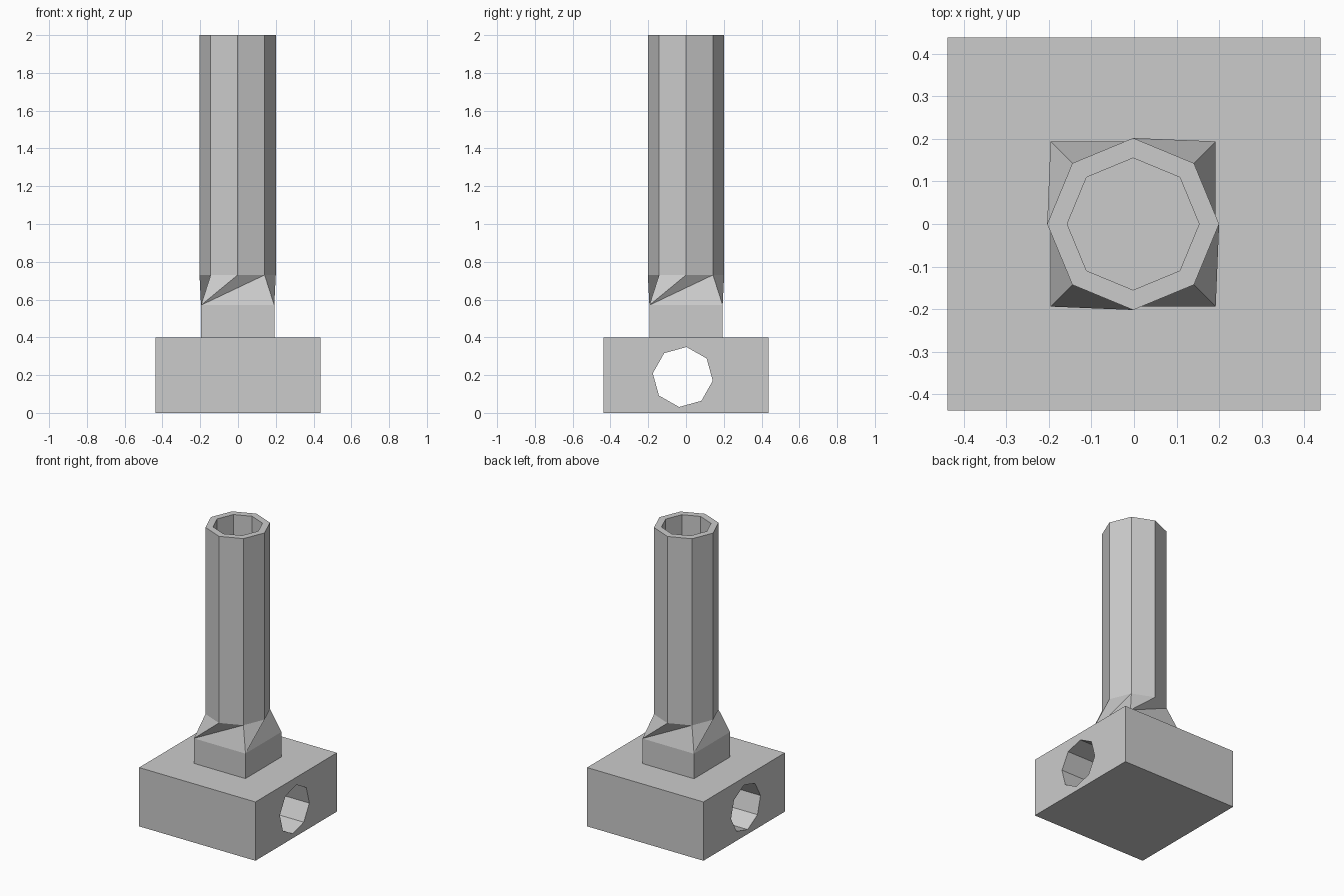
import bpy
import bmesh
from math import cos, sin, pi, radians

cube = bpy.data.objects.get("Cube")
if cube:
    bpy.data.objects.remove(cube, do_unlink=True)

grey = bpy.data.materials.new("light grey")
grey.use_nodes = True
grey.diffuse_color = (0.6, 0.6, 0.6, 1)
grey.node_tree.nodes["Principled BSDF"].inputs["Base Color"].default_value = grey.diffuse_color


def finish(name, bm):
    bmesh.ops.recalc_face_normals(bm, faces=bm.faces)
    mesh = bpy.data.meshes.new(name)
    bm.to_mesh(mesh)
    bm.free()
    mesh.materials.append(grey)
    obj = bpy.data.objects.new(name, mesh)
    bpy.context.collection.objects.link(obj)
    return obj


def ring(bm, count, radius, z, start=0.0):
    """Horizontal polygon of vertices around the column axis."""
    return [bm.verts.new((-0.002 + radius * cos(start + 2 * pi * i / count),
                          radius * sin(start + 2 * pi * i / count), z))
            for i in range(count)]


def bridge(bm, low, high):
    n = len(low)
    for i in range(n):
        j = (i + 1) % n
        bm.faces.new((low[i], low[j], high[j], high[i]))


# Base block: side profile with an octagonal tunnel, extruded across x
HALF, HEIGHT = 0.438, 0.4
bm = bmesh.new()
outline = [(-HALF, 0), (HALF, 0), (HALF, HEIGHT), (-HALF, HEIGHT)]
tunnel = [(-0.017 + 0.16 * cos(radians(45 * i - 7)),
           0.19 + 0.16 * sin(radians(45 * i - 7))) for i in range(8)]
edges = []
for loop in (outline, tunnel):
    verts = [bm.verts.new((-HALF, y, z)) for y, z in loop]
    edges += [bm.edges.new((verts[i - 1], verts[i])) for i in range(len(verts))]
bmesh.ops.triangle_fill(bm, edges=edges, use_beauty=True)
extruded = bmesh.ops.extrude_face_region(bm, geom=bm.faces[:], use_keep_orig=True)
moved = [v for v in extruded["geom"] if isinstance(v, bmesh.types.BMVert)]
bmesh.ops.translate(bm, verts=moved, vec=(2 * HALF, 0, 0))
finish("base_block", bm)

# Column: square neck, faceted transition, hollow octagonal tube
bm = bmesh.new()
corner_radius = 0.194 * 2 ** 0.5
neck_low = ring(bm, 4, corner_radius, HEIGHT, pi / 4)
neck_top = ring(bm, 4, corner_radius, 0.57, pi / 4)
tube_low = ring(bm, 8, 0.202, 0.73)
tube_top = ring(bm, 8, 0.202, 2.0)
bore_top = ring(bm, 8, 0.155, 2.0)
bore_floor = ring(bm, 8, 0.155, 0.73)
bm.faces.new(neck_low)
bridge(bm, neck_low, neck_top)
for i in range(4):
    a, b = neck_top[i], neck_top[(i + 1) % 4]
    near, middle, far = (tube_low[(2 * i + k) % 8] for k in (1, 2, 3))
    bm.faces.new((a, middle, near))
    bm.faces.new((a, far, middle))
    bm.faces.new((a, b, far))
bridge(bm, tube_low, tube_top)
bridge(bm, tube_top, bore_top)
bridge(bm, bore_top, bore_floor)
bm.faces.new(bore_floor)
finish("hollow_column", bm)
